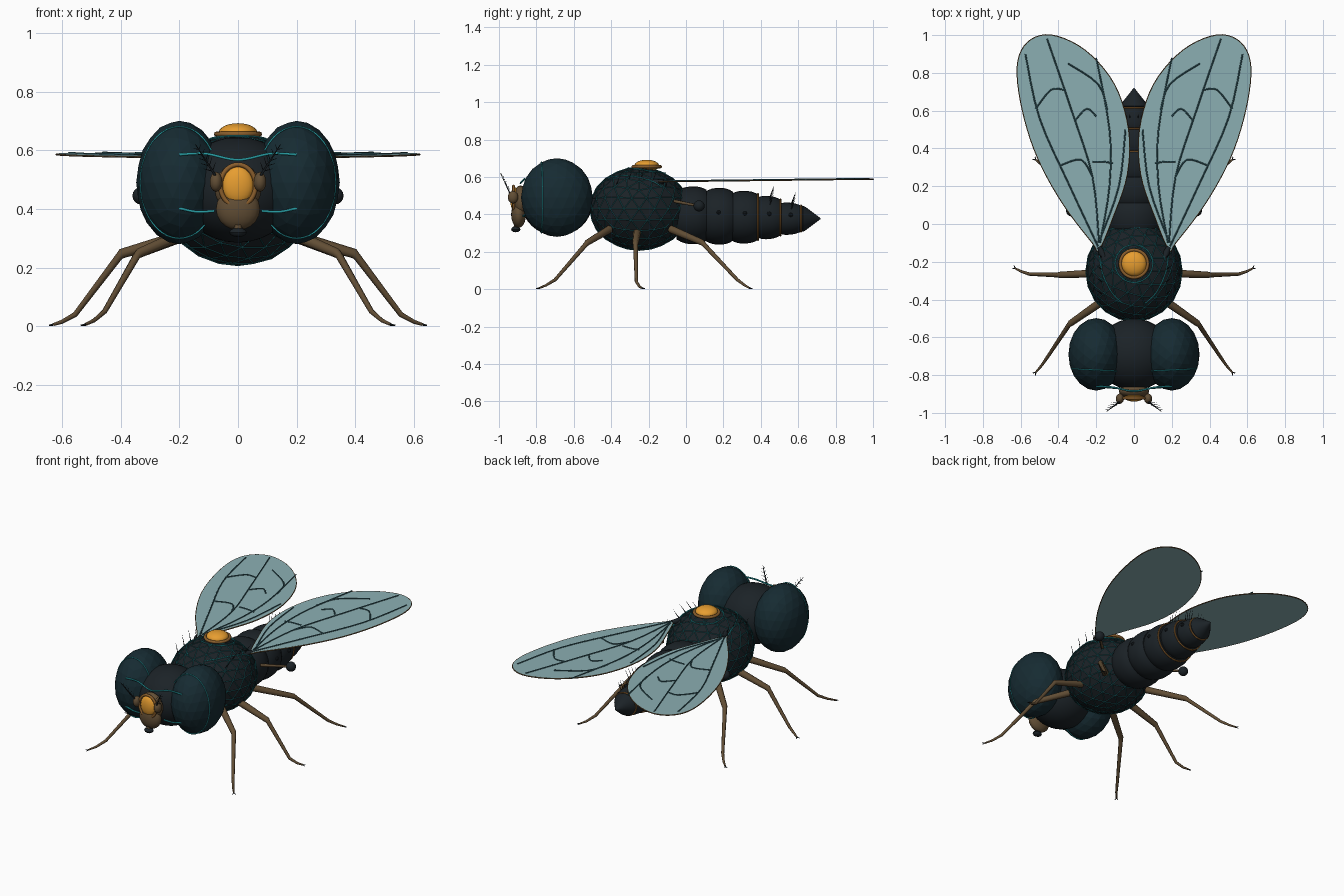
import bpy, bmesh, math
from mathutils import Vector, Matrix

if "Cube" in bpy.data.objects:
    bpy.data.objects.remove(bpy.data.objects["Cube"])

def mat(name, c):
    m = bpy.data.materials.new(name)
    m.diffuse_color = (*c, 1)
    m.use_nodes = True
    m.node_tree.nodes["Principled BSDF"].inputs["Base Color"].default_value = m.diffuse_color
    return m

EYE = mat("eye_dark", (.008, .024, .032))
DARK = mat("shell_dark", (.011, .016, .02))
TEAL = mat("teal", (.02, .32, .35))
WIRE = mat("wire_teal", (.012, .15, .17))
GOLD = mat("gold", (.8, .34, .03))
BRONZE = mat("bronze", (.25, .11, .025))
BROWN = mat("brown", (.12, .075, .035))
WING = mat("wing_film", (.26, .43, .45))
VEIN = mat("vein", (.03, .10, .12))

def finish(name, bm, m, smooth=False):
    bmesh.ops.recalc_face_normals(bm, faces=bm.faces)
    me = bpy.data.meshes.new(name)
    bm.to_mesh(me)
    bm.free()
    if smooth:
        me.shade_smooth()
        me.set_sharp_from_angle(angle=math.radians(40))
    me.materials.append(m)
    ob = bpy.data.objects.new(name, me)
    bpy.context.collection.objects.link(ob)
    return ob

def ball(name, c, r, m, ico=0, seg=20):
    bm = bmesh.new()
    mtx = Matrix.Translation(c) @ Matrix.Diagonal((*r, 1))
    if ico:
        bmesh.ops.create_icosphere(bm, subdivisions=ico, radius=1, matrix=mtx)
    else:
        bmesh.ops.create_uvsphere(bm, u_segments=seg, v_segments=seg // 2, radius=1, matrix=mtx)
    return finish(name, bm, m, not ico)

def tube(name, paths, m, r=.004, cyclic=False, res=1):
    # paths: lists of points, each point may carry its own radius as a 4th value
    cu = bpy.data.curves.new(name, 'CURVE')
    cu.dimensions = '3D'
    cu.bevel_depth = 1
    cu.bevel_resolution = res
    cu.use_fill_caps = True
    for pts in paths:
        sp = cu.splines.new('POLY')
        sp.points.add(len(pts) - 1)
        for q, p in zip(sp.points, pts):
            q.co = (*p[:3], 1)
            q.radius = p[3] if len(p) > 3 else r
        sp.use_cyclic_u = cyclic
    cu.materials.append(m)
    ob = bpy.data.objects.new(name, cu)
    bpy.context.collection.objects.link(ob)
    return ob

def smooth_path(pts, n=5, closed=False):
    # Catmull-Rom through the points
    P = [Vector(p) for p in pts]
    P = [P[-1]] + P + P[:2] if closed else [P[0]] + P + [P[-1]]
    out = []
    for i in range(1, len(P) - 2):
        a, b, c, d = P[i-1:i+3]
        for k in range(n):
            t = k / n
            out.append(.5 * (2*b + (c-a)*t + (2*a-5*b+4*c-d)*t*t + (3*b-a-3*c+d)*t**3))
    return out if closed else out + [P[-2]]

def ellipse(c, u, v, n=40):
    c, u, v = Vector(c), Vector(u), Vector(v)
    return [c + u*math.cos(2*math.pi*i/n) + v*math.sin(2*math.pi*i/n) for i in range(n)]

# Head and thorax
ball("head", (0, -.69, .465), (.2, .19, .18), DARK, seg=32)
TC, TR = Vector((0, -.25, .43)), (.255, .265, .222)
ball("thorax", TC, TR, DARK, ico=3)
w = ball("thorax_lattice", TC, (.256, .266, .223), WIRE, ico=3)
md = w.modifiers.new("wire", 'WIREFRAME')
md.thickness = .004

def on_thorax(x, y, lift=1.015):
    k = max(0, 1 - (x/TR[0])**2 - ((y-TC.y)/TR[1])**2)
    return Vector((x, y, TC.z + TR[2]*lift*math.sqrt(k)))

# Thorax dome and its rings
ball("back_dome", (0, -.21, .66), (.066, .066, .032), GOLD, seg=24)
tube("back_dome_ring", [ellipse((0, -.21, .655), (.073, 0, 0), (0, .073, 0))], BRONZE, .009, True, 2)
tube("back_outer_ring", [[on_thorax(p.x, p.y) for p in ellipse((0, -.21, 0), (.1, 0, 0), (0, .1, 0))]],
     TEAL, .003, True)

# Abdomen: overlapping barrel segments (y0, y1, front radius, back radius, centre z)
segs = [(-.05, .11, .150, .158, .395), (.10, .25, .150, .153, .39), (.24, .39, .143, .138, .385),
        (.38, .51, .122, .108, .383), (.50, .62, .092, .078, .377)]

def lathe(name, prof, z, m, n=28):
    bm = bmesh.new()
    rows = [[bm.verts.new((1.05*r*math.cos(2*math.pi*i/n), y, z + r*math.sin(2*math.pi*i/n)))
             for i in range(n)] for y, r in prof]
    for a, b in zip(rows, rows[1:]):
        for i in range(n):
            bm.faces.new((a[i], a[(i+1) % n], b[(i+1) % n], b[i]))
    bm.faces.new(rows[0])
    bm.faces.new(rows[-1])
    return finish(name, bm, m, True)

for i, (y0, y1, a, b, z) in enumerate(segs):
    prof = []
    for k in range(9):
        t = k / 8
        prof.append((y0 + (y1-y0)*t, (a + (b-a)*t) * (.86 + .14*(1 - abs(2*t-1)**2.5))))
    lathe(f"abdomen_segment_{i+1}", prof, z, DARK)
    if i >= 2:
        tube(f"abdomen_band_{i+1}", [ellipse((0, y1-.005, z), (b*.95, 0, 0), (0, 0, b*.9))],
             BRONZE, .005, True)
lathe("abdomen_tip", [(.605, .055), (.625, .07), (.64, .062), (.72, .002)], .377, DARK)

# Abdomen spiracles and bristles
hairs = []
for i, (y0, y1, a, b, z) in enumerate(segs):
    y, r = (y0+y1)/2, (a+b)/2
    for s in (1, -1):
        if i:
            ball("spiracle", (s*r*1.02, y, z+.02), (.012, .012, .012), DARK, seg=8)
        if i > 2:
            for k in range(4):
                ang = .25 + .22*k
                x, h = s*r*math.sin(ang), z + r*math.cos(ang)*.98
                hairs.append([(x, y, h-.01, .003), (x*1.15, y+.025, h+.06, .0005)])
tube("abdomen_bristles", hairs, DARK, res=0)
hairs = []
for s in (1, -1):
    for k in range(5):
        p = on_thorax(s*.17, -.37 + .065*k, 1)
        hairs.append([(*p, .003), (p.x + s*.03, p.y + .02, p.z + .055, .0005)])
tube("thorax_bristles", hairs, DARK, res=0)

# Face: snout, dome and mouth
ball("snout", (0, -.895, .40), (.075, .04, .072), BROWN)
ball("face_plate", (0, -.885, .47), (.08, .04, .085), BROWN)
ball("face_dome", (0, -.915, .48), (.053, .025, .064), GOLD, seg=24)
tube("face_ring", [ellipse((0, -.922, .48), (.06, 0, 0), (0, 0, .071))], BRONZE, .008, True, 2)
ball("mouth", (0, -.91, .32), (.03, .025, .016), DARK, seg=12)
tube("mouth_stem", [[(0, -.9, .37, .022), (0, -.91, .32, .014)]], BROWN)
tube("brow_line", [smooth_path([(-.2, -.86, .585), (-.11, -.865, .588), (0, -.885, .567),
                                (.11, -.865, .588), (.2, -.86, .585)])], TEAL, .005)

# Wing outline and veins in plan (right side)
outline = [(.185, -.135), (.11, .04), (.037, .26), (.03, .5), (.105, .74), (.26, .92), (.44, 1.0),
           (.565, .96), (.618, .83), (.59, .6), (.51, .35), (.375, .105), (.22, -.1)]
veins = [[(.19, -.12), (.34, .2), (.5, .56), (.575, .9)], [(.185, -.1), (.22, .25), (.33, .6), (.46, .98)],
         [(.18, -.1), (.13, .2), (.13, .5), (.2, .88)], [(.18, -.08), (.08, .2), (.045, .5)],
         [(.22, .25), (.28, .34), (.39, .31)], [(.2, .57), (.25, .61), (.31, .55)],
         [(.37, .71), (.44, .71), (.52, .61)], [(.14, .6), (.19, .74), (.35, .85)],
         [(.11, .32), (.16, .33), (.22, .33)]]
# Leg joints: x, y, z, radius (right side)
legs = {"front": [(.17, -.41, .32, .022), (.335, -.525, .25, .017), (.345, -.535, .24, .013),
                  (.455, -.7, .05, .009), (.49, -.75, .02, .007), (.52, -.785, .006, .005)],
        "middle": [(.18, -.26, .31, .022), (.395, -.27, .248, .017), (.405, -.27, .238, .013),
                   (.555, -.265, .04, .009), (.6, -.25, .015, .007), (.628, -.235, .006, .005)],
        "hind": [(.16, -.08, .32, .022), (.335, .085, .25, .017), (.345, .095, .24, .013),
                 (.455, .275, .05, .009), (.49, .315, .02, .007), (.52, .34, .006, .005)]}

for s, side in ((1, "right"), (-1, "left")):
    # Eye with trims
    ball(f"{side}_eye", (s*.2, -.69, .49), (.147, .192, .21), EYE, ico=3)
    tube(f"{side}_eye_ring", [ellipse((s*.2, -.773, .49), (s*.133, .006, 0), (0, 0, .191))], TEAL, .003, True)
    tube(f"{side}_cheek_line", [smooth_path([(s*.2, -.86, .402), (s*.14, -.865, .39), (s*.08, -.87, .393)])],
         TEAL, .005)
    # Antenna with fine side hairs
    ball(f"{side}_antenna_base", (s*.075, -.925, .492), (.022, .028, .034), BROWN, seg=14)
    a, b = Vector((s*.075, -.94, .51)), Vector((s*.145, -.992, .62))
    paths = [[(*a, .005), (*b, .0015)]]
    for k in range(1, 6):
        p = a.lerp(b, k/6)
        for e in (Vector((s*.035, .005, .01)), Vector((-s*.012, -.004, .035))):
            q = p + e*(1 - k*.1)
            paths.append([(*p, .002), (*q, .0006)])
    tube(f"{side}_antenna", paths, DARK, res=0)
    # Shoulder line over the thorax
    tube(f"{side}_shoulder_line", [[on_thorax(s*x, y) for x, y in
         [(p.x, p.y) for p in smooth_path([(.06, -.42, 0), (.12, -.36, 0), (.17, -.25, 0), (.185, -.13, 0)])]]],
         TEAL, .003)
    # Wing film, rim and veins
    pl = [(s*p.x, p.y, .573 + .012*p.y) for p in smooth_path([(*p, 0) for p in outline], 5, True)]
    bm = bmesh.new()
    f = bm.faces.new([bm.verts.new(p) for p in pl])
    g = bmesh.ops.extrude_face_region(bm, geom=[f])
    for v in g["geom"]:
        if isinstance(v, bmesh.types.BMVert):
            v.co.z += .006
    finish(f"{side}_wing", bm, WING)
    tube(f"{side}_wing_rim", [[(x, y, z+.003) for x, y, z in pl]], BROWN, .0035, True)
    tube(f"{side}_wing_veins", [[(s*p.x, p.y, .58 + .012*p.y) for p in smooth_path([(*q, 0) for q in v], 4)]
                                for v in veins], VEIN, .004)
    tube(f"{side}_wing_root", [[(s*.15, -.2, .57, .025), (s*.185, -.12, .575, .012)]], DARK)
    # Haltere behind the wing
    tube(f"{side}_haltere_stem", [[(s*.2, -.06, .47, .01), (s*.33, .07, .445, .007)]], BROWN)
    ball(f"{side}_haltere", (s*.33, .07, .445), (.03, .03, .03), DARK, seg=16)
    # Legs with two-pronged claws
    for n, j in legs.items():
        pts = [(s*x, y, z, r) for x, y, z, r in j]
        tube(f"{side}_{n}_leg", [pts], BROWN, res=2)
        e, d = Vector(pts[-1][:3]), (Vector(pts[-1][:3]) - Vector(pts[-2][:3])).normalized()
        t = Vector((-d.y, d.x, 0)) * .01
        tube(f"{side}_{n}_claw", [[(*e, .004), e.x + d.x*.014 + k*t.x and
             (e.x + d.x*.014 + k*t.x, e.y + d.y*.014 + k*t.y, .003, .002)] for k in (1, -1)], DARK, res=0)
